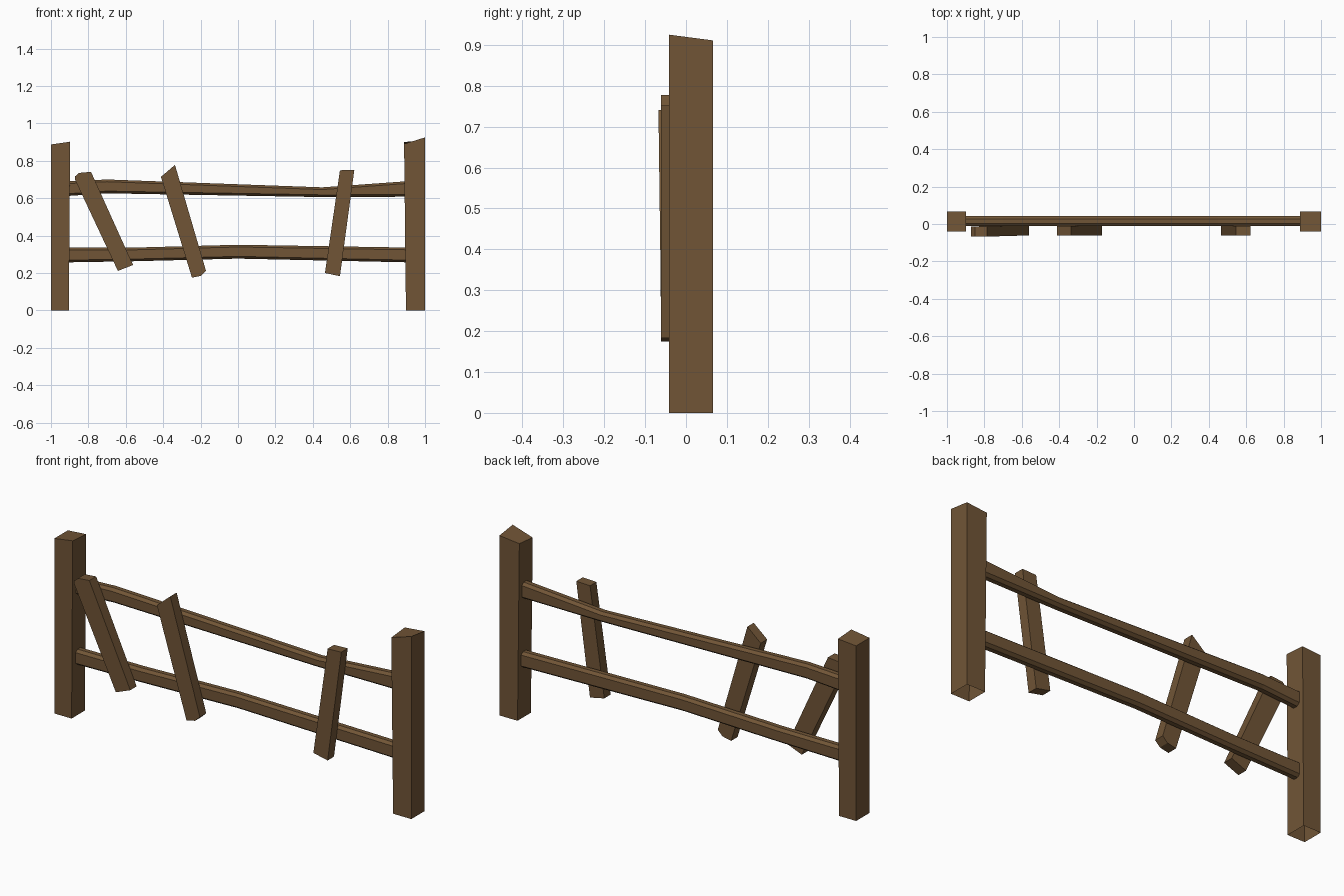
import bpy, bmesh

if "Cube" in bpy.data.objects:
    bpy.data.objects.remove(bpy.data.objects["Cube"])

wood = bpy.data.materials.new("brown_wood")
wood.diffuse_color = (0.165, 0.091, 0.037, 1)
wood.use_nodes = True
wood.node_tree.nodes["Principled BSDF"].inputs["Base Color"].default_value = wood.diffuse_color


def loft(name, rings, cap_start=True, cap_end=True):
    """Skin a series of equal-length vertex rings into one flat-shaded object."""
    bm = bmesh.new()
    loops = [[bm.verts.new(p) for p in ring] for ring in rings]
    n = len(loops[0])
    for a, b in zip(loops, loops[1:]):
        for i in range(n):
            j = (i + 1) % n
            bm.faces.new((a[i], a[j], b[j], b[i]))
    if cap_start:
        bm.faces.new(loops[0][::-1])
    if cap_end:
        bm.faces.new(loops[-1])
    bmesh.ops.recalc_face_normals(bm, faces=bm.faces)
    mesh = bpy.data.meshes.new(name)
    bm.to_mesh(mesh)
    bm.free()
    mesh.materials.append(wood)
    obj = bpy.data.objects.new(name, mesh)
    bpy.context.collection.objects.link(obj)
    return obj


def post(name, bottom_x, top_x, heights):
    """Square post, open underneath, with a roughly cut top."""
    corners = ((0, -0.041), (1, -0.041), (1, 0.066), (0, 0.066))
    low = [(bottom_x[i], y, 0) for i, y in corners]
    high = [(top_x[i], y, z) for (i, y), z in zip(corners, heights)]
    loft(name, [low, high], cap_start=False)


def rail(name, stations):
    """Chamfered rail through (x, bottom z, top z) stations."""
    y0, y1, cy, cz = -0.011, 0.042, 0.015, 0.012
    rings = []
    for x, b, t in stations:
        rings.append([(x, y0 + cy, b), (x, y1 - cy, b), (x, y1, b + cz), (x, y1, t - cz),
                      (x, y1 - cy, t), (x, y0 + cy, t), (x, y0, t - cz), (x, y0, b + cz)])
    loft(name, rings)


def plank(name, outline, lean=0.0):
    """Slanted board: front outline (x, z) pushed back to the rails."""
    front = [(x, -0.061 - lean * max(0, (z - 0.55) / 0.18), z) for x, z in outline]
    back = [(x, -0.010 - 0.5 * lean * max(0, (z - 0.55) / 0.18), z) for x, z in outline]
    loft(name, [front, back])


# Posts: heights go front left, front right, back right, back left
post("left_post", (-1.0, -0.904), (-1.0, -0.898), (0.887, 0.902, 0.895, 0.887))
post("right_post", (0.898, 1.0), (0.888, 1.0), (0.89, 0.925, 0.911, 0.90))

# Sagging rails, ends buried slightly in the posts
rail("upper_rail", [(-0.91, 0.612, 0.690), (-0.70, 0.626, 0.700),
                    (0.45, 0.606, 0.658), (0.91, 0.608, 0.691)])
rail("lower_rail", [(-0.91, 0.257, 0.335), (-0.55, 0.263, 0.336),
                    (0.0, 0.277, 0.351), (0.91, 0.257, 0.336)])

# Crooked planks on the front
plank("left_plank", [(-0.872, 0.700), (-0.642, 0.211), (-0.561, 0.243),
                     (-0.786, 0.741), (-0.850, 0.735), (-0.872, 0.716)], lean=0.006)
plank("middle_plank", [(-0.412, 0.714), (-0.246, 0.175), (-0.198, 0.185),
                       (-0.171, 0.211), (-0.337, 0.778)])
plank("right_plank", [(0.545, 0.749), (0.465, 0.200), (0.545, 0.183), (0.622, 0.752)])
